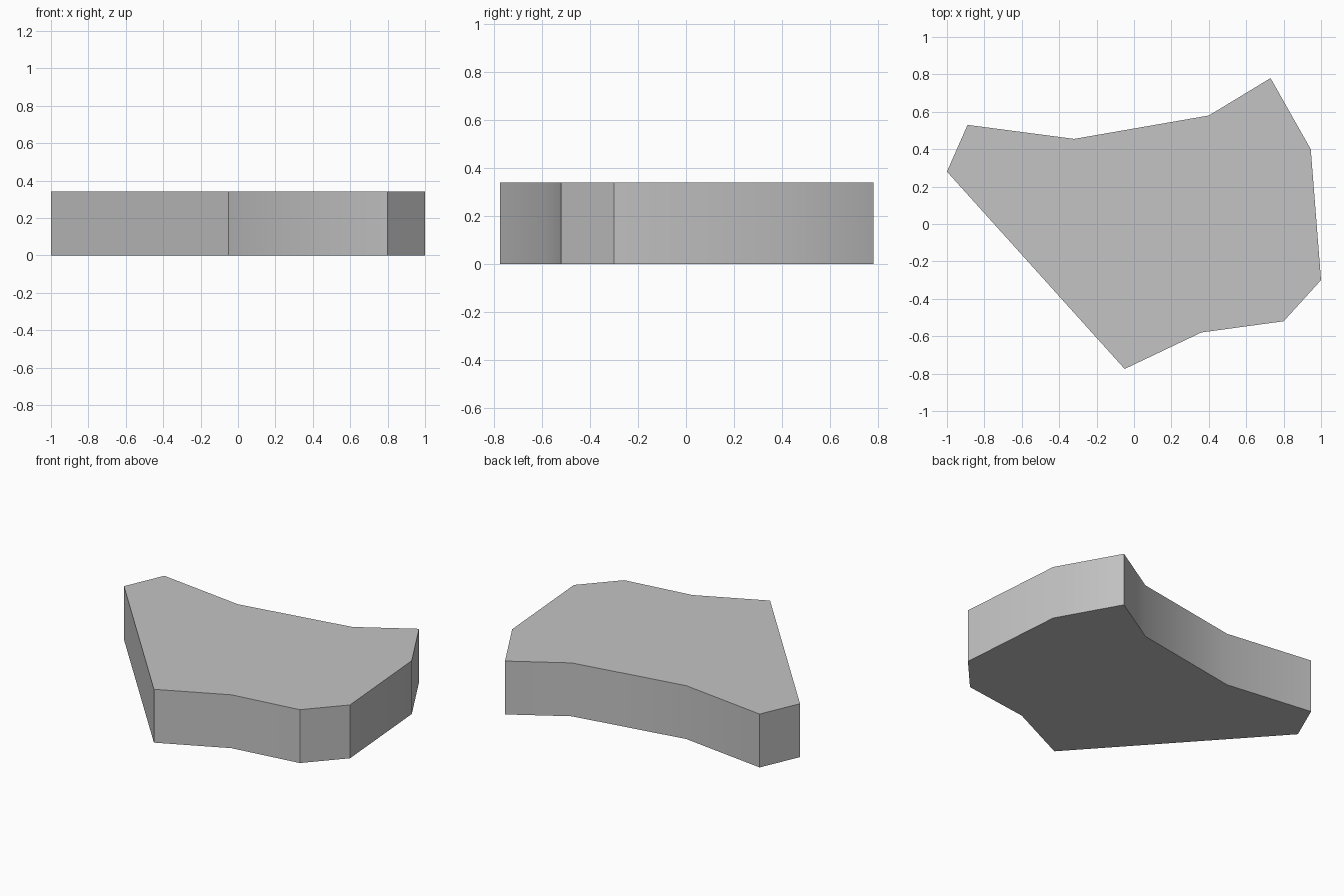
import bpy
import bmesh
import math

HEIGHT = 0.34

# Outline of the slab, seen from above
OUTLINE = [
    (-1.0, 0.28), (-0.05, -0.775), (0.36, -0.58), (0.80, -0.52), (1.0, -0.30),
    (0.945, 0.40), (0.73, 0.78), (0.40, 0.58), (-0.32, 0.455), (-0.89, 0.53),
]

default_cube = bpy.data.objects.get("Cube")
if default_cube:
    bpy.data.objects.remove(default_cube, do_unlink=True)


def flat_material(name, color):
    mat = bpy.data.materials.new(name)
    mat.use_nodes = True
    mat.diffuse_color = color
    mat.node_tree.nodes["Principled BSDF"].inputs["Base Color"].default_value = color
    return mat


def extruded_slab(name, outline, height, mat):
    bm = bmesh.new()
    base = bm.faces.new([bm.verts.new((x, y, 0)) for x, y in outline])
    top = bmesh.ops.extrude_face_region(bm, geom=[base], use_keep_orig=True)["geom"]
    top_verts = [g for g in top if isinstance(g, bmesh.types.BMVert)]
    bmesh.ops.translate(bm, verts=top_verts, vec=(0, 0, height))
    bmesh.ops.recalc_face_normals(bm, faces=bm.faces[:])
    mesh = bpy.data.meshes.new(name)
    bm.to_mesh(mesh)
    bm.free()
    mesh.materials.append(mat)
    obj = bpy.data.objects.new(name, mesh)
    bpy.context.collection.objects.link(obj)
    return obj


# Stone slab: gentle bends are smooth, corners and rims stay sharp
stone = flat_material("stone_grey", (0.55, 0.55, 0.55, 1.0))
slab = extruded_slab("stone_slab", OUTLINE, HEIGHT, stone)
bpy.ops.object.select_all(action="DESELECT")
slab.select_set(True)
bpy.context.view_layer.objects.active = slab
bpy.ops.object.shade_smooth_by_angle(angle=math.radians(30))
